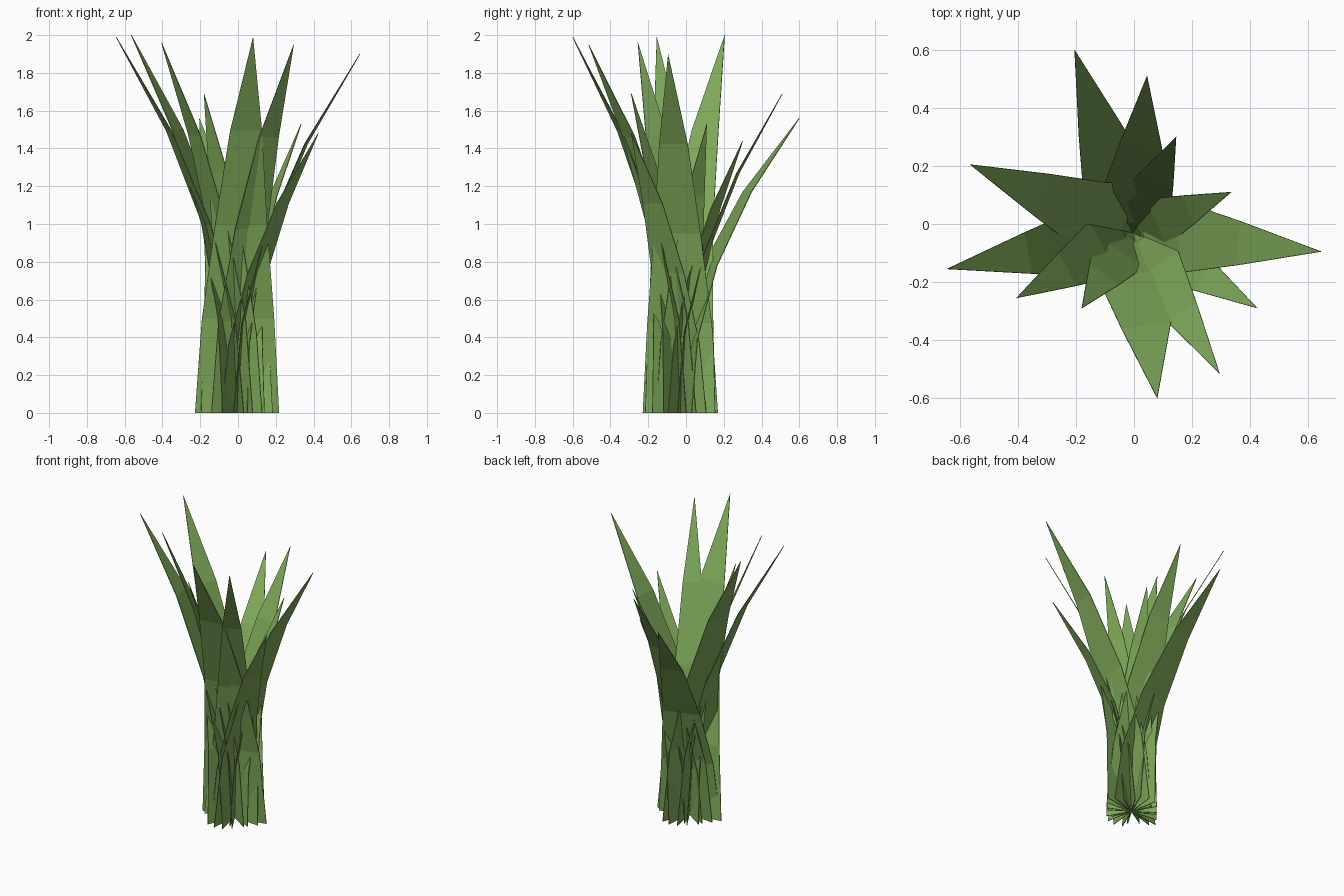
import bpy
import bmesh
from mathutils import Vector

cube = bpy.data.objects.get("Cube")
if cube:
    bpy.data.objects.remove(cube, do_unlink=True)

# Leaf colour
green = bpy.data.materials.new("leaf_green")
green.use_nodes = True
colour = (0.21, 0.40, 0.10, 1)
green.diffuse_color = colour
bsdf = green.node_tree.nodes["Principled BSDF"]
bsdf.inputs["Base Color"].default_value = colour
bsdf.inputs["Roughness"].default_value = 0.9

ROOT = Vector((-0.005, -0.03, 0))
TAPER = (1, 0.86, 0.62, 0.38)  # half width at each ring, before the tip


def blade(name, tip, half_width):
    """Flat tapering leaf that rises from the root and bends out to its tip."""
    reach = Vector(tip) - ROOT
    side = Vector((-reach.y, reach.x, 0)).normalized()

    def spine(t):
        return ROOT + Vector((reach.x * t * t, reach.y * t * t, reach.z * t))

    bm = bmesh.new()
    rings = []
    for i, taper in enumerate(TAPER):
        centre = spine(i / len(TAPER))
        offset = side * half_width * taper
        rings.append([bm.verts.new(centre - offset), bm.verts.new(centre + offset)])
    for (a, b), (c, d) in zip(rings, rings[1:]):
        bm.faces.new((a, b, d, c))
    bm.faces.new((*rings[-1], bm.verts.new(spine(1))))
    bm.normal_update()

    mesh = bpy.data.meshes.new(name)
    bm.to_mesh(mesh)
    bm.free()
    mesh.materials.append(green)
    obj = bpy.data.objects.new(name, mesh)
    bpy.context.collection.objects.link(obj)
    thick = obj.modifiers.new("thickness", "SOLIDIFY")
    thick.thickness = 0.004
    thick.offset = 0


# Tip position and half width of every blade, around the clump
blades = {
    "left_blade": ((0.645, -0.095, 1.90), 0.20),
    "left_front_short_blade": ((0.425, -0.29, 1.48), 0.16),
    "left_front_tall_blade": ((0.295, -0.515, 1.95), 0.16),
    "front_blade": ((0.08, -0.60, 1.99), 0.225),
    "right_front_short_blade": ((-0.18, -0.29, 1.69), 0.16),
    "right_front_tall_blade": ((-0.405, -0.255, 1.96), 0.17),
    "right_blade": ((-0.645, -0.155, 1.99), 0.19),
    "right_back_blade": ((-0.565, 0.205, 2.00), 0.20),
    "back_wide_blade": ((-0.205, 0.60, 1.56), 0.20),
    "back_blade": ((0.045, 0.51, 1.69), 0.19),
    "left_back_short_blade": ((0.145, 0.30, 1.44), 0.16),
    "left_back_blade": ((0.335, 0.11, 1.53), 0.14),
}
for blade_name, (tip, half_width) in blades.items():
    blade(blade_name, tip, half_width)
